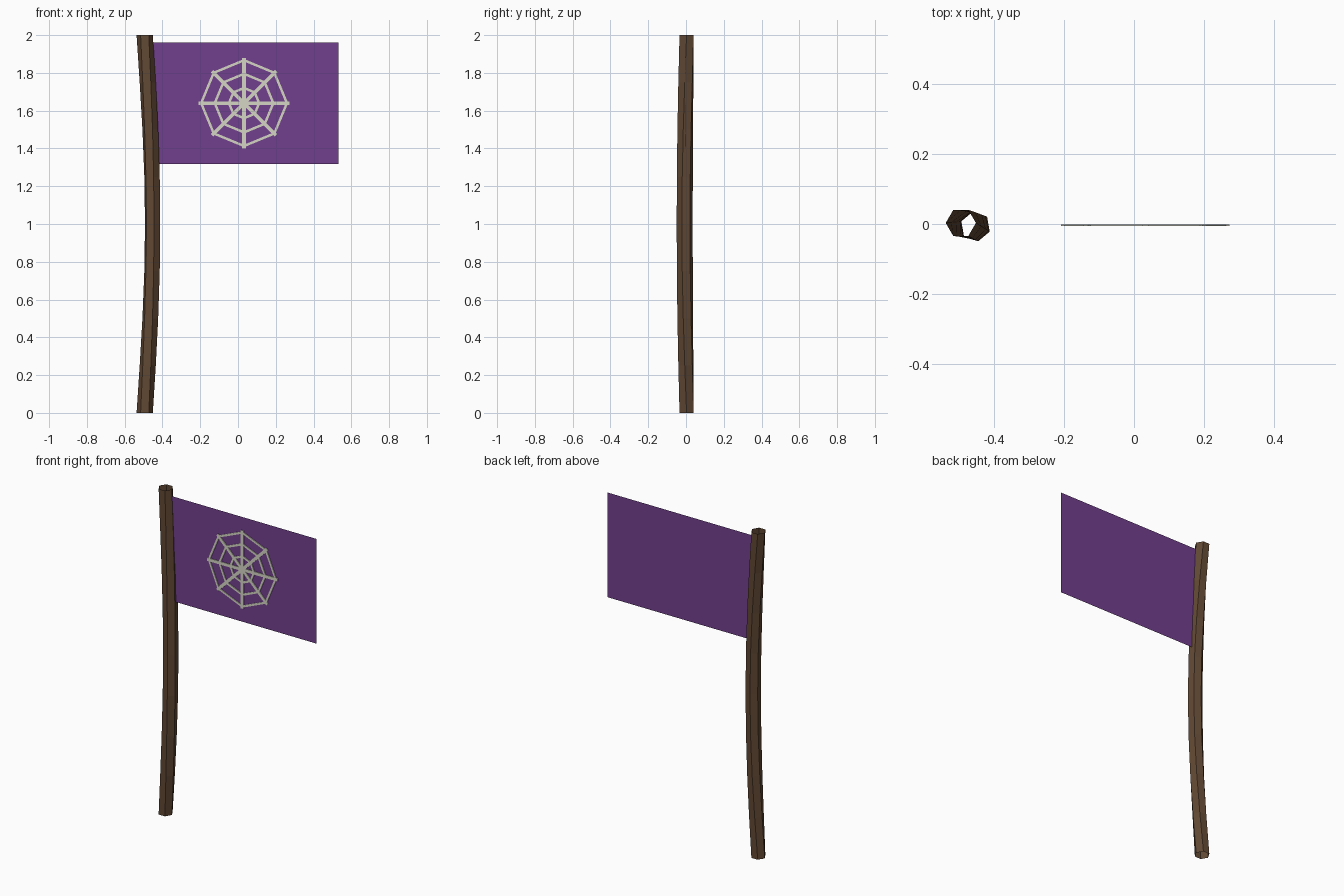
import bpy, bmesh
from math import sin, cos, pi
from mathutils import Vector, Matrix

if "Cube" in bpy.data.objects:
    bpy.data.objects.remove(bpy.data.objects["Cube"])


def material(name, rgb):
    m = bpy.data.materials.new(name)
    m.diffuse_color = (*rgb, 1)
    m.use_nodes = True
    m.node_tree.nodes["Principled BSDF"].inputs["Base Color"].default_value = m.diffuse_color
    return m


def finish(bm, name, mat):
    mesh = bpy.data.meshes.new(name)
    bm.to_mesh(mesh)
    bm.free()
    mesh.materials.append(mat)
    ob = bpy.data.objects.new(name, mesh)
    bpy.context.collection.objects.link(ob)
    return ob


wood = material("wood", (0.12, 0.065, 0.034))
purple = material("purple_cloth", (0.17, 0.05, 0.27))
pale = material("pale_thread", (0.66, 0.66, 0.56))

# Pole: open six-sided tube, bowed to the right and slightly twisted
bm = bmesh.new()
SIDES, RINGS, R = 6, 8, 0.043
rings = []
for i in range(RINGS + 1):
    t = i / RINGS
    bow = sin(pi * t)
    cx, cy, turn = -0.494 + 0.042 * bow, 0.003 - 0.010 * bow, -0.35 * bow
    rings.append([bm.verts.new((cx + R * cos(turn + 2 * pi * k / SIDES),
                                cy + R * sin(turn + 2 * pi * k / SIDES), 2 * t))
                  for k in range(SIDES)])
for a, b in zip(rings, rings[1:]):
    for k in range(SIDES):
        n = (k + 1) % SIDES
        bm.faces.new((a[k], a[n], b[n], b[k]))
finish(bm, "pole", wood)

# Flag: a single flat sheet tucked into the pole
bm = bmesh.new()
bm.faces.new([bm.verts.new((x, 0, z)) for x, z in
              ((-0.465, 1.317), (0.532, 1.317), (0.532, 1.96), (-0.465, 1.96))])
finish(bm, "flag", purple)

# Web emblem: thin strips on the front of the flag
bm = bmesh.new()
CENTRE = Vector((0.032, -0.004, 1.64))


def polar(r, k):
    return CENTRE + Vector((r * cos(k * pi / 4), 0, r * sin(k * pi / 4)))


def strip(p, q, width):
    d = q - p
    rot = Vector((1, 0, 0)).rotation_difference(d).to_matrix().to_4x4()
    if d.x < -0.999 * d.length:
        rot = Matrix.Rotation(pi, 4, 'Y')
    size = Matrix.Diagonal((d.length, 0.004, width, 1))
    bmesh.ops.create_cube(bm, size=1, matrix=Matrix.Translation((p + q) / 2) @ rot @ size)


for k in range(4):
    strip(polar(0.24, k + 4), polar(0.24, k), 0.019)
for r in (0.08, 0.155, 0.227):
    for k in range(8):
        strip(polar(r, k), polar(r, k + 1), 0.013)
# Small hub where the threads meet
bmesh.ops.create_cone(bm, cap_ends=True, segments=8, radius1=0.028, radius2=0.028, depth=0.004,
                      matrix=Matrix.Translation(CENTRE) @ Matrix.Rotation(pi / 2, 4, 'X'))
finish(bm, "web_emblem", pale)
